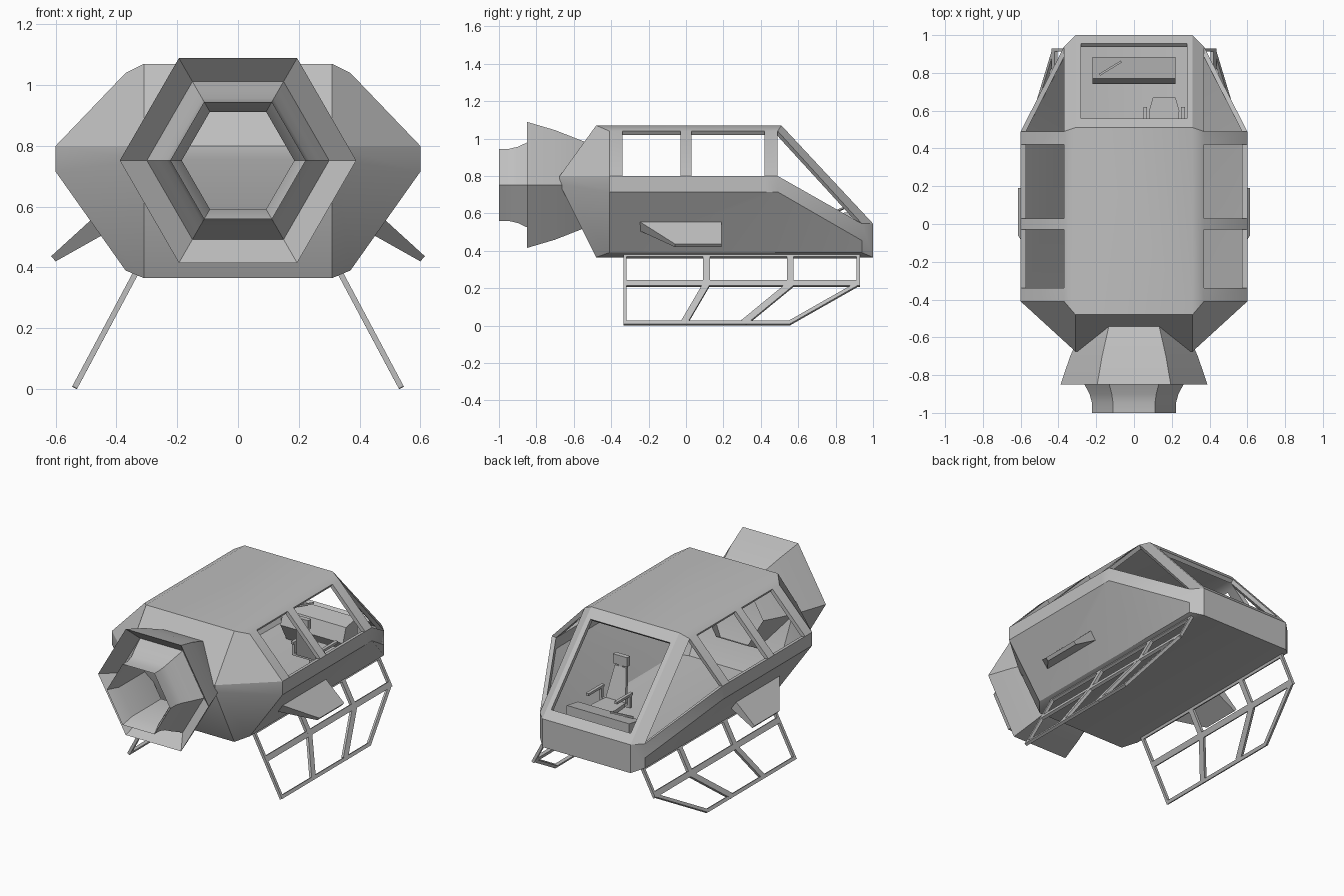
import bpy, bmesh, math
from mathutils import Vector

if "Cube" in bpy.data.objects:
    bpy.data.objects.remove(bpy.data.objects["Cube"])

grey = bpy.data.materials.new("light_grey")
grey.diffuse_color = (0.52, 0.52, 0.52, 1)
grey.use_nodes = True
grey.node_tree.nodes["Principled BSDF"].inputs["Base Color"].default_value = grey.diffuse_color


def add_object(name, bm, weld=True):
    if weld:
        bmesh.ops.remove_doubles(bm, verts=bm.verts, dist=0.0005)
    bmesh.ops.recalc_face_normals(bm, faces=bm.faces)
    me = bpy.data.meshes.new(name)
    bm.to_mesh(me)
    bm.free()
    me.materials.append(grey)
    ob = bpy.data.objects.new(name, me)
    bpy.context.collection.objects.link(ob)
    return ob


def activate(ob):
    bpy.ops.object.select_all(action='DESELECT')
    ob.select_set(True)
    bpy.context.view_layer.objects.active = ob


def flip(p):
    return (-p[0], p[1], p[2])


def face(bm, pts):
    bm.faces.new([bm.verts.new(p) for p in pts])


def both(bm, *pts):
    """A face and its mirror image."""
    face(bm, pts)
    face(bm, [flip(p) for p in reversed(pts)])


def across(bm, *pts):
    """A face that spans the centre line."""
    face(bm, list(pts) + [flip(p) for p in reversed(pts)])


def hexahedron(bm, a, b):
    """Solid between two matching loops of points."""
    n = len(a)
    va, vb = [bm.verts.new(p) for p in a], [bm.verts.new(p) for p in b]
    bm.faces.new(va)
    bm.faces.new(vb[::-1])
    for i in range(n):
        j = (i + 1) % n
        bm.faces.new((va[i], va[j], vb[j], vb[i]))


def box(bm, x0, x1, y0, y1, z0, z1):
    lo = [(x0, y0, z0), (x1, y0, z0), (x1, y1, z0), (x0, y1, z0)]
    hexahedron(bm, lo, [(p[0], p[1], z1) for p in lo])


# Hull corner points on the +x side
ys = [-0.41, -0.34, -0.03, 0.03, 0.42, 0.49]
top = [(0.37, y, 1.04) for y in ys]       # roof edge
rim = [(0.6, y, 0.8) for y in ys]         # window sill
low = [(0.6, y, 0.715) for y in ys]       # bottom of side band
t0, t3 = (0.31, -0.48, 1.07), (0.31, 0.51, 1.07)
r0, l0 = (0.31, -0.675, 0.8), (0.31, -0.675, 0.755)
b0, b1, b2 = (0.31, -0.48, 0.365), (0.37, -0.41, 0.39), (0.37, 0.49, 0.39)
n0, n1, n2 = (0.31, 1.0, 0.545), (0.37, 0.94, 0.545), (0.37, 0.94, 0.455)
f0, f1 = (0.31, 1.0, 0.365), (0.37, 0.94, 0.39)

# Hull shell with open windows
bm = bmesh.new()
across(bm, t0, t3)                        # roof
both(bm, t0, *top, t3)                    # roof edge
for i in (0, 2, 4):                       # window posts
    both(bm, top[i], top[i + 1], rim[i + 1], rim[i])
both(bm, *rim, *low[::-1])                # side band
both(bm, rim[-1], n1, n2, low[-1])        # sloped band to the nose
both(bm, *low, b2, b1)                    # lower sides
both(bm, low[-1], n2, f1, b2)
both(bm, b1, b2, f1, f0, b0)              # bottom edge
across(bm, b0, f0)                        # belly
across(bm, n0, f0)                        # nose
both(bm, n0, n1, n2, f1, f0)
across(bm, t0, r0)                        # rear end
across(bm, r0, l0)
across(bm, l0, b0)
both(bm, t0, top[0], rim[0], r0)          # rear corners
both(bm, r0, rim[0], low[0], l0)
both(bm, l0, low[0], b1, b0)
both(bm, t3, top[-1], n1, n0)             # windshield pillars
w0, w1 = [(0.28, 0.51 + 0.49 * s, 1.07 - 0.525 * s) for s in (0.1, 0.908)]
both(bm, t3, n0, w1, w0)                  # windshield frame
across(bm, t3, w0)
across(bm, n0, w1)
hull = add_object("hull", bm)
mod = hull.modifiers.new("thickness", 'SOLIDIFY')
mod.thickness = 0.025
mod.offset = -1
mod.use_even_offset = True
activate(hull)
bpy.ops.object.modifier_apply(modifier="thickness")
bpy.ops.object.shade_smooth_by_angle(angle=math.radians(30))

# Six-sided engine: outer cowl, funnel, then inner nozzle
profile = [(0.22, -0.46), (0.27, -0.55), (0.338, -0.70), (0.389, -0.85),
           (0.30, -0.77), (0.262, -0.85), (0.235, -0.90), (0.223, -0.945),
           (0.223, -1.0), (0.185, -0.93), (0.185, -0.64)]
bm = bmesh.new()
for k in range(6):
    c = [(math.cos(math.radians(60 * j)), math.sin(math.radians(60 * j))) for j in (k, k + 1)]
    for (ra, ya), (rb, yb) in zip(profile, profile[1:]):
        face(bm, [(ra * c[0][0], ya, 0.752 + ra * c[0][1]), (ra * c[1][0], ya, 0.752 + ra * c[1][1]),
                  (rb * c[1][0], yb, 0.752 + rb * c[1][1]), (rb * c[0][0], yb, 0.752 + rb * c[0][1])])
engine = add_object("engine_nozzle", bm)
activate(engine)
bpy.ops.object.shade_smooth_by_angle(angle=math.radians(30))

# Skid frame bars as (y, z, y, z, width) in a slanted plane
bars = [(-0.335, 0.372, 0.93, 0.372, 0.018), (-0.335, 0.225, 0.93, 0.225, 0.034),
        (-0.335, 0.014, 0.56, 0.014, 0.02), (-0.326, 0.01, -0.326, 0.375, 0.018),
        (0.921, 0.22, 0.921, 0.375, 0.018), (0.555, 0.015, 0.925, 0.225, 0.02),
        (0.11, 0.22, 0.11, 0.372, 0.036), (0.558, 0.22, 0.558, 0.372, 0.034),
        (0.11, 0.22, -0.01, 0.015, 0.036), (0.56, 0.22, 0.31, 0.015, 0.036)]
normal = Vector((0.88, 0, 0.475)) * 0.009


def on_skid(y, z):
    return Vector((0.54 - 0.2 * z / 0.375, y, z))


for side, sx in (("right", 1), ("left", -1)):
    bm = bmesh.new()
    for ya, za, yb, zb, w in bars:
        a, b = on_skid(ya, za), on_skid(yb, zb)
        off = normal.cross(b - a).normalized() * w / 2
        loop = [a + off, b + off, b - off, a - off]
        sides = [[(sx * (p + d).x, (p + d).y, (p + d).z) for p in loop] for d in (normal, -normal)]
        hexahedron(bm, *sides)
    add_object(side + "_skid", bm, weld=False)

    # Downward side fin
    bm = bmesh.new()
    upper = [(0.48, -0.255, 0.56), (0.48, 0.19, 0.56), (0.615, 0.19, 0.437), (0.615, -0.06, 0.437)]
    lower = [(0.44, -0.255, 0.51), (0.44, 0.19, 0.51), (0.60, 0.19, 0.42), (0.60, -0.06, 0.42)]
    hexahedron(bm, *[[(sx * x, y, z) for x, y, z in loop] for loop in (upper, lower)])
    add_object(side + "_fin", bm)

# Dashboard with sloped top
bm = bmesh.new()
end = [(0.74, 0.50), (0.77, 0.59), (0.885, 0.61), (0.885, 0.39), (0.80, 0.39)]
hexahedron(bm, [(-0.22, y, z) for y, z in end], [(0.22, y, z) for y, z in end])
add_object("dashboard", bm)

# Control lever
bm = bmesh.new()
a = [(-0.18, 0.785, 0.60), (-0.065, 0.855, 0.63), (-0.07, 0.865, 0.63), (-0.185, 0.795, 0.60)]
hexahedron(bm, a, [(x, y, z + 0.01) for x, y, z in a])
add_object("lever", bm)

# Pilot seat
bm = bmesh.new()
box(bm, 0.13, 0.19, 0.53, 0.59, 0.385, 0.48)                    # pedestal
cushion = [(0.09, 0.48), (0.23, 0.48), (0.24, 0.60), (0.22, 0.67), (0.10, 0.67), (0.08, 0.60)]
hexahedron(bm, [(x, y, 0.48) for x, y in cushion], [(x, y, 0.505) for x, y in cushion])
back = [(0.09, 0.48, 0.50), (0.23, 0.48, 0.50), (0.20, 0.43, 0.70), (0.12, 0.43, 0.70)]
hexahedron(bm, back, [(x, y - 0.02, z) for x, y, z in back])    # backrest
box(bm, 0.11, 0.21, 0.405, 0.435, 0.71, 0.77)                   # headrest
box(bm, 0.145, 0.175, 0.41, 0.43, 0.69, 0.72)
for x in (0.05, 0.25):                                          # armrests
    box(bm, x, x + 0.02, 0.46, 0.62, 0.56, 0.575)
    box(bm, x, x + 0.02, 0.47, 0.49, 0.49, 0.56)
box(bm, 0.05, 0.27, 0.47, 0.49, 0.485, 0.50)
add_object("pilot_seat", bm, weld=False)
